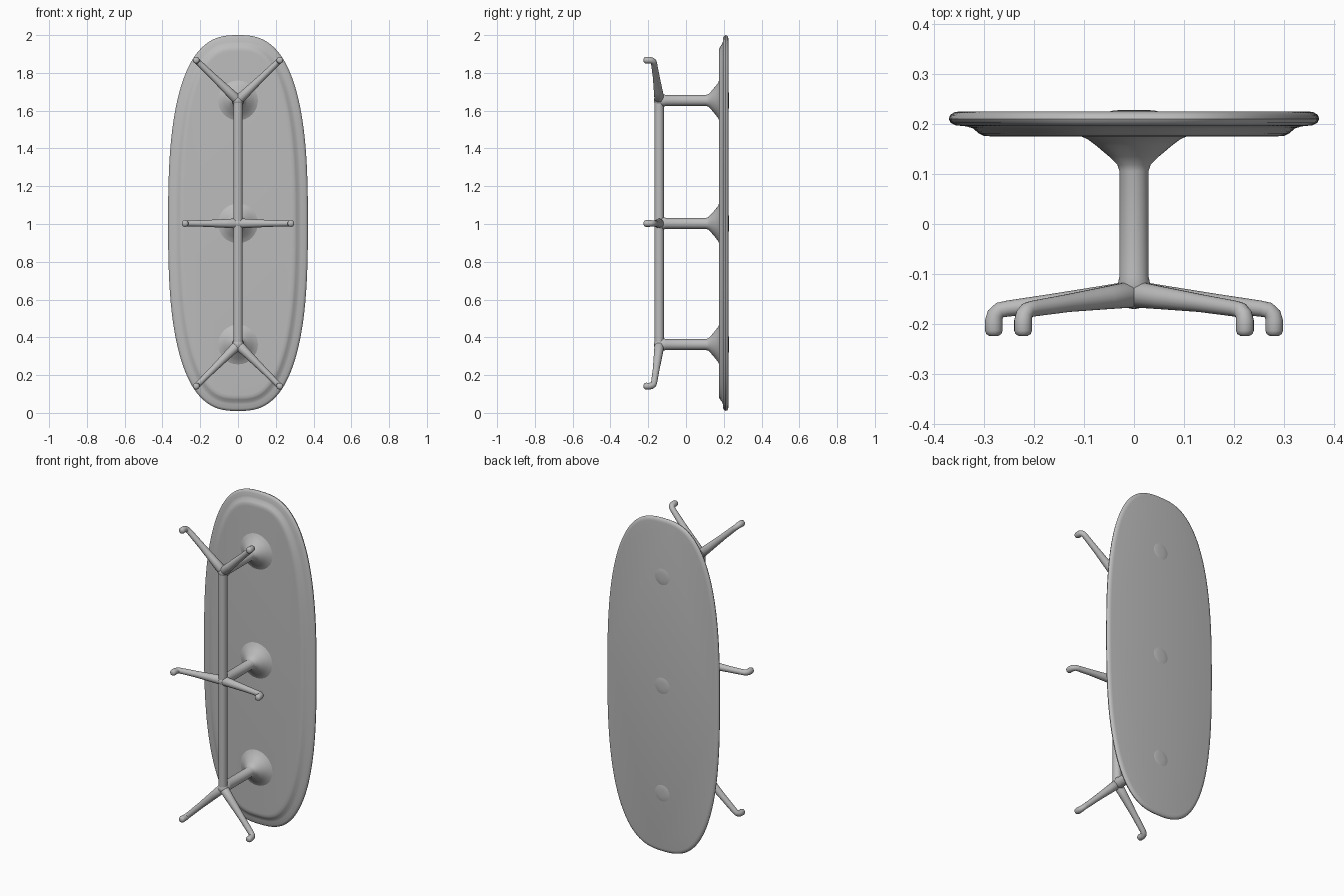
import bpy, bmesh, math
from mathutils import Vector

if "Cube" in bpy.data.objects:
    bpy.data.objects.remove(bpy.data.objects["Cube"])

grey = bpy.data.materials.new("grey")
grey.diffuse_color = (0.5, 0.5, 0.5, 1)
grey.use_nodes = True
grey.node_tree.nodes["Principled BSDF"].inputs["Base Color"].default_value = grey.diffuse_color

POST_Z = (0.362, 1.003, 1.654)
BEAM_Y = -0.142


def finish(name, bm, angle=40):
    bmesh.ops.recalc_face_normals(bm, faces=bm.faces[:])
    me = bpy.data.meshes.new(name)
    bm.to_mesh(me)
    bm.free()
    ob = bpy.data.objects.new(name, me)
    bpy.context.collection.objects.link(ob)
    me.materials.append(grey)
    bpy.ops.object.select_all(action='DESELECT')
    ob.select_set(True)
    bpy.context.view_layer.objects.active = ob
    bpy.ops.object.shade_smooth_by_angle(angle=math.radians(angle))
    return ob


def loft(name, rings, angle=40):
    """Skin a list of closed point rings and cap both ends."""
    bm = bmesh.new()
    loops = [[bm.verts.new(p) for p in ring] for ring in rings]
    n = len(loops[0])
    for a, b in zip(loops, loops[1:]):
        for i in range(n):
            j = (i + 1) % n
            bm.faces.new((a[i], a[j], b[j], b[i]))
    bm.faces.new(loops[0])
    bm.faces.new(loops[-1])
    return finish(name, bm, angle)


def tube(name, path, n=16):
    """Round bar through (point, radius) pairs."""
    pts = [Vector(p) for p, r in path]
    rings, side = [], None
    for i, (p, r) in enumerate(path):
        t = (pts[min(i + 1, len(pts) - 1)] - pts[max(i - 1, 0)]).normalized()
        side = t.orthogonal() if side is None else side - t * side.dot(t)
        side.normalize()
        up = t.cross(side)
        rings.append([pts[i] + r * (math.cos(a) * side + math.sin(a) * up)
                      for a in (2 * math.pi * k / n for k in range(n))])
    return loft(name, rings)


def turned(name, z, profile, n=32):
    """Turned shape along y at height z from (radius, y) pairs."""
    return loft(name, [[(r * math.cos(2 * math.pi * k / n), y,
                         z + r * math.sin(2 * math.pi * k / n))
                        for k in range(n)] for r, y in profile])


def outline(inset, y, n=128, a=0.37, b=0.995, e=2.7):
    """Bowed oblong outline, moved inwards along its normals."""
    ring = []
    for k in range(n):
        t = 2 * math.pi * (k + 0.5) / n
        c, s = math.cos(t), math.sin(t)
        u = math.copysign(abs(c) ** (2 / e), c)
        v = math.copysign(abs(s) ** (2 / e), s)
        nx = math.copysign(abs(u) ** (e - 1), u) / a
        nz = math.copysign(abs(v) ** (e - 1), v) / b
        d = math.hypot(nx, nz)
        ring.append((a * u - inset * nx / d, y, 1.005 + b * v - inset * nz / d))
    return ring


# Tabletop with rounded rim and stepped underside
loft("tabletop", [outline(d, y) for d, y in (
    (0.085, 0.175), (0.070, 0.176), (0.060, 0.181), (0.048, 0.191),
    (0.035, 0.195), (0.014, 0.197), (0.004, 0.202), (0.0, 0.210),
    (0.003, 0.218), (0.011, 0.223), (0.022, 0.225))])

# Posts flaring into the underside, and low discs on the top surface
for i, z in enumerate(POST_Z):
    turned(f"post_{i}", z, (
        (0.025, BEAM_Y), (0.033, -0.122), (0.029, -0.105), (0.029, 0.105),
        (0.033, 0.118), (0.050, 0.135), (0.075, 0.156), (0.092, 0.169),
        (0.112, 0.178)))
    turned(f"top_disc_{i}", z, ((0.052, 0.224), (0.042, 0.2265), (0.02, 0.228)))

# Long beam joining the posts
tube("beam", [((0, BEAM_Y, POST_Z[0]), 0.025), ((0, BEAM_Y, POST_Z[2]), 0.025)])


# Tapered legs ending in hooked feet
def leg(name, z0, x, z):
    start, end = Vector((0, -0.140, z0)), Vector((x, -0.170, z))
    out = (end - start).normalized()
    flat = Vector((out.x, 0, out.z)).normalized()

    def foot(along, y):
        return Vector((x, y, z)) + flat * along
    tube(name, [
        (start - out * 0.012, 0.020), (start, 0.027),
        (start.lerp(end, 0.25), 0.023), (start.lerp(end, 0.6), 0.018),
        (foot(-0.025, -0.169), 0.016), (foot(-0.010, -0.172), 0.016),
        (foot(-0.001, -0.181), 0.017), (foot(0.002, -0.194), 0.018),
        (foot(0.002, -0.213), 0.018), (foot(0.002, -0.220), 0.015),
        (foot(0.002, -0.224), 0.008)])


for s, side in ((-1, "left"), (1, "right")):
    leg(f"upper_leg_{side}", POST_Z[2], s * 0.22, 1.866)
    leg(f"middle_leg_{side}", POST_Z[1], s * 0.278, POST_Z[1])
    leg(f"lower_leg_{side}", POST_Z[0], s * 0.22, 0.143)

# Rounded hubs where legs, beam and posts meet
for i, z in enumerate(POST_Z):
    bm = bmesh.new()
    bmesh.ops.create_uvsphere(bm, u_segments=20, v_segments=12, radius=0.030)
    bmesh.ops.translate(bm, verts=bm.verts[:], vec=(0, -0.140, z))
    finish(f"hub_{i}", bm)
